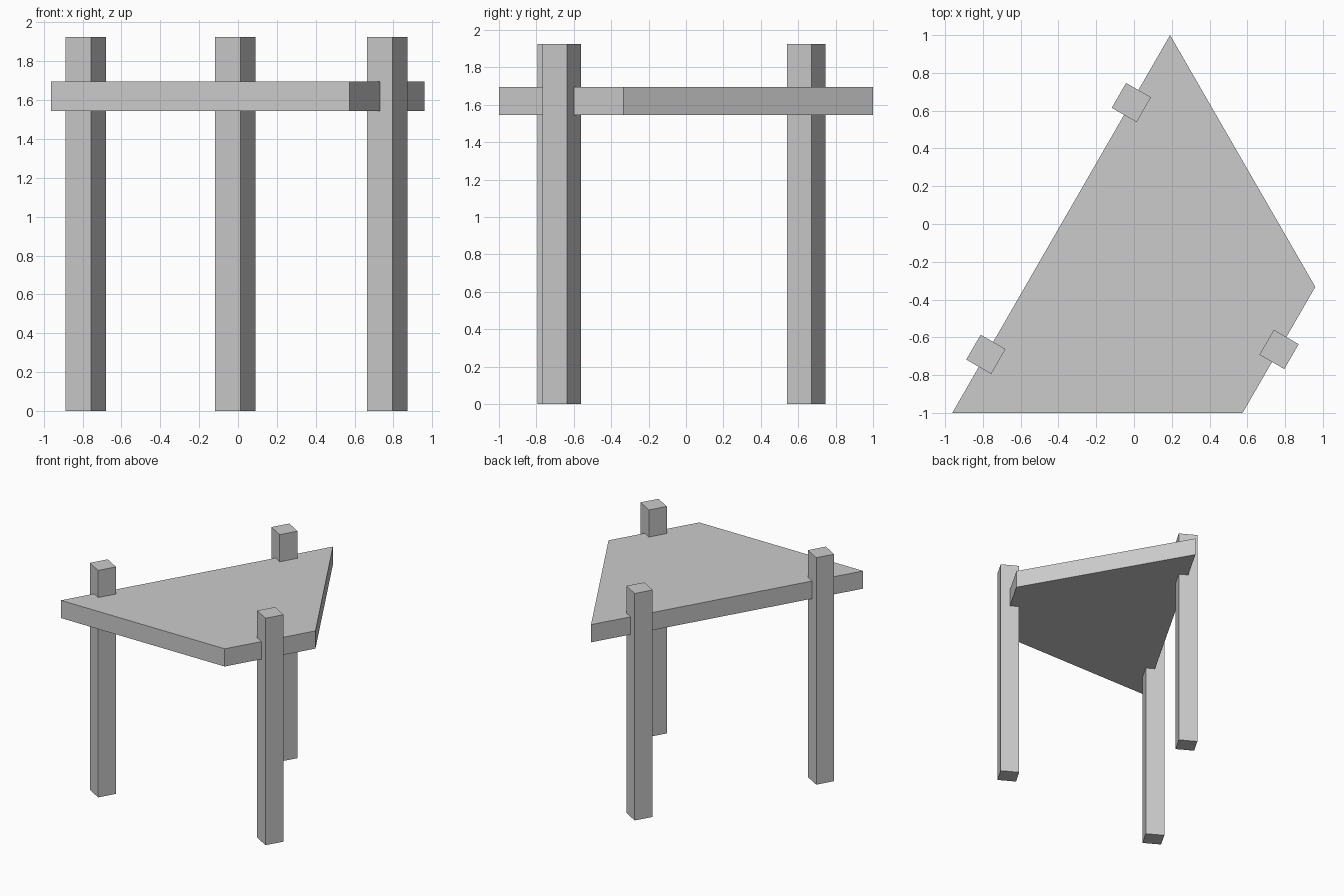
import bpy, bmesh, math
from mathutils import Matrix

if "Cube" in bpy.data.objects:
    bpy.data.objects.remove(bpy.data.objects["Cube"])


def prism(name, outline, z0, z1):
    """Extrude a flat outline from z0 to z1."""
    bm = bmesh.new()
    face = bm.faces.new([bm.verts.new((x, y, z0)) for x, y in outline])
    ext = bmesh.ops.extrude_face_region(bm, geom=[face])
    top = [g for g in ext["geom"] if isinstance(g, bmesh.types.BMVert)]
    bmesh.ops.translate(bm, verts=top, vec=(0, 0, z1 - z0))
    bmesh.ops.recalc_face_normals(bm, faces=bm.faces)
    mesh = bpy.data.meshes.new(name)
    bm.to_mesh(mesh)
    bm.free()
    obj = bpy.data.objects.new(name, mesh)
    bpy.context.collection.objects.link(obj)
    return obj


# Table top: trapezoid with its parallel sides running at 60 degrees
prism("table_top", [(-0.962, -1), (0.575, -1), (0.96, -0.333), (0.191, 1)], 1.545, 1.695)

# Square legs, centred on the parallel edges and aligned with them
half = 0.076
turn = Matrix.Rotation(math.radians(-30), 2)
square = [turn @ Matrix.Diagonal((half, half)).col[0] * a
          + turn @ Matrix.Diagonal((half, half)).col[1] * b
          for a, b in ((-1, -1), (1, -1), (1, 1), (-1, 1))]
legs = {"left_leg": (-0.784, -0.69),
        "back_leg": (-0.014, 0.643),
        "right_leg": (0.768, -0.664)}
for name, (x, y) in legs.items():
    leg = prism(name, square, 0, 1.925)
    leg.location = (x, y, 0)
